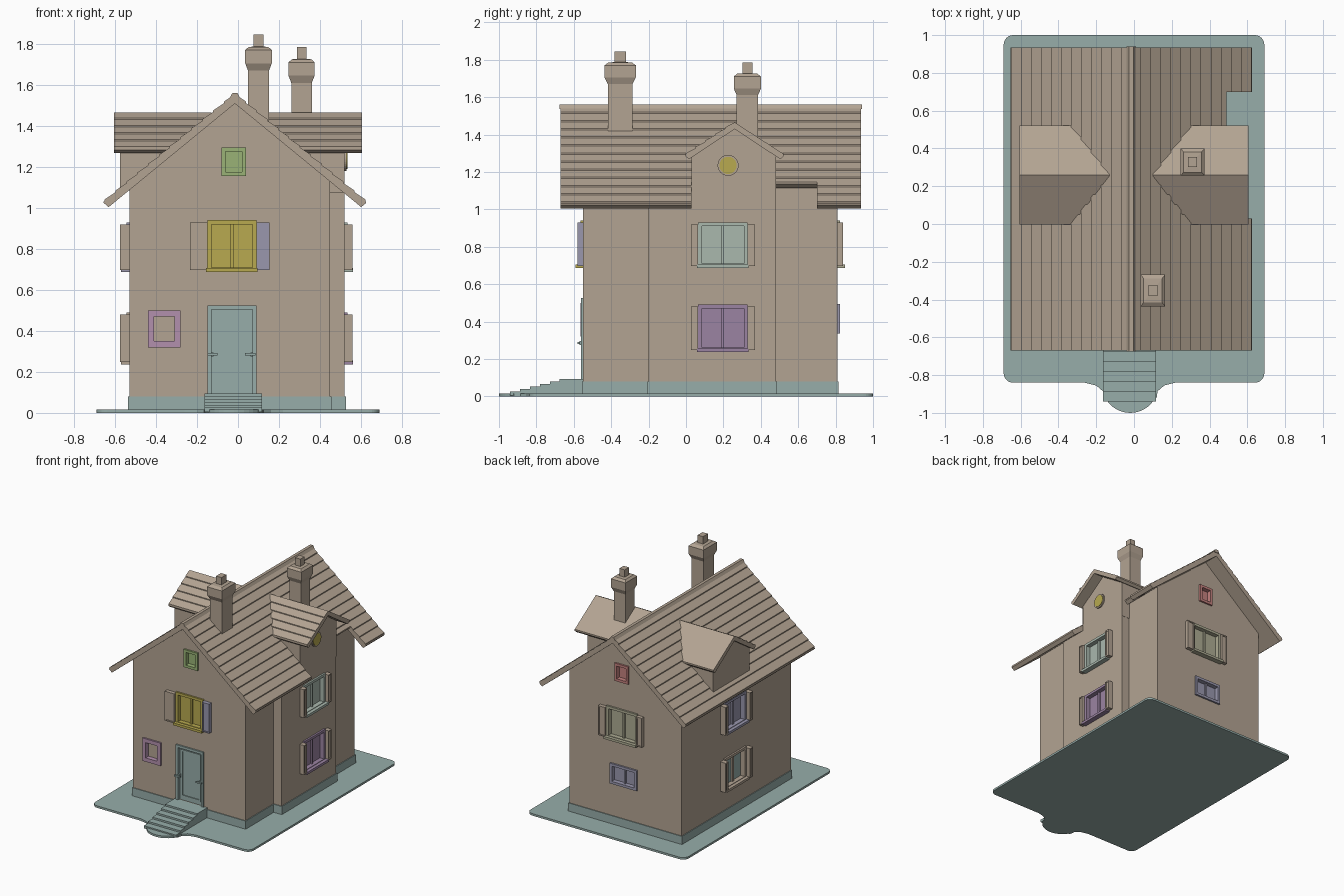
import bpy, bmesh, math
from mathutils import Matrix

if "Cube" in bpy.data.objects:
    bpy.data.objects.remove(bpy.data.objects["Cube"])

CX, RIDGE, SLOPE = -0.015, 1.555, 0.82
BX0, BX1, BAY, BY0, BY1 = -0.53, 0.45, 0.52, -0.55, 0.81


def material(name, r, g, b):
    m = bpy.data.materials.new(name)
    m.diffuse_color = (r, g, b, 1)
    m.use_nodes = True
    m.node_tree.nodes["Principled BSDF"].inputs["Base Color"].default_value = m.diffuse_color
    return m


STONE = material("stone", 0.45, 0.37, 0.29)
TEAL = material("teal", 0.31, 0.42, 0.40)
GREEN = material("green", 0.32, 0.45, 0.18)
YELLOW = material("yellow", 0.48, 0.40, 0.08)
PINK = material("pink", 0.45, 0.28, 0.42)
PURPLE = material("purple", 0.33, 0.23, 0.36)
PALE = material("pale_green", 0.40, 0.48, 0.42)
RED = material("red", 0.55, 0.22, 0.21)
OLIVE = material("olive", 0.42, 0.41, 0.29)
LILAC = material("lilac", 0.32, 0.31, 0.42)


def finish(name, bm, mat, mtx=None):
    bmesh.ops.recalc_face_normals(bm, faces=bm.faces)
    me = bpy.data.meshes.new(name)
    bm.to_mesh(me)
    bm.free()
    if mtx is not None:
        me.transform(mtx)
    me.materials.append(mat)
    ob = bpy.data.objects.new(name, me)
    bpy.context.collection.objects.link(ob)
    return ob


def boxes(name, items, mat, mtx=None):
    bm = bmesh.new()
    for x0, x1, y0, y1, z0, z1 in items:
        m = Matrix.Translation(((x0 + x1) / 2, (y0 + y1) / 2, (z0 + z1) / 2))
        bmesh.ops.create_cube(bm, size=1, matrix=m @ Matrix.Diagonal((x1 - x0, y1 - y0, z1 - z0, 1)))
    return finish(name, bm, mat, mtx)


def prism(name, pts, axis, a, b, mat):
    """Extrude a 2D profile along an axis from a to b."""
    place = {"x": lambda p: (a, p[0], p[1]), "y": lambda p: (p[0], a, p[1]), "z": lambda p: (p[0], p[1], a)}[axis]
    bm = bmesh.new()
    f = bm.faces.new([bm.verts.new(place(p)) for p in pts])
    ext = bmesh.ops.extrude_face_region(bm, geom=[f])["geom"]
    vec = [(b - a) * (axis == k) for k in "xyz"]
    bmesh.ops.translate(bm, vec=vec, verts=[v for v in ext if isinstance(v, bmesh.types.BMVert)])
    return finish(name, bm, mat)


# Ground slab with rounded corners and a round landing at the front
def arc(cx, cy, r, a0, a1, n=6):
    return [(cx + r * math.cos(math.radians(a0 + (a1 - a0) * i / n)),
             cy + r * math.sin(math.radians(a0 + (a1 - a0) * i / n))) for i in range(n + 1)]


outline = arc(0.64, 0.95, 0.05, 0, 90) + arc(-0.64, 0.95, 0.05, 90, 180) + arc(-0.64, -0.79, 0.05, 180, 270)
outline += [(-0.26, -0.84), (-0.2, -0.855), (-0.165, -0.885), (-0.16, -0.92)]
outline += arc(-0.02, -0.85, 0.15, 212, 328, 12)
outline += [(0.12, -0.92), (0.125, -0.885), (0.16, -0.855), (0.22, -0.84)] + arc(0.64, -0.79, 0.05, 270, 360)
prism("ground_slab", outline, "z", 0, 0.016, TEAL)

# Plinth and front steps
boxes("plinth", [(BX0 - .006, BX1 + .006, BY0 - .006, BY1 + .006, .01, .08),
                 (0.3, BAY + .006, -.206, .486, .01, .08)], TEAL)
boxes("front_steps", [(-.163, .117, -.94 + i * .053, BY0, .005, .026 + i * .0135) for i in range(6)], TEAL)


# Main roof: sawtooth tile courses, one profile per half and stretch
def roof_half(name, side, reach, y0, y1, pitch=0.053):
    h = lambda d: RIDGE - SLOPE * d
    top, d = [], 0.0
    while d < reach - 1e-4:
        e = min(d + pitch, reach)
        top += [(d, h(d)), (e, h(e) + 0.008 * (e - d) / pitch)]
        d = e
    top += [(reach, h(reach) - .006), (reach - .024, h(reach - .024) - .046), (0, RIDGE - .046)]
    return prism(name, [(CX + side * p, z) for p, z in top], "y", y0, y1, STONE)


roof_half("roof_left", -1, .64, -.67, .935)
roof_half("roof_right_front", 1, .64, -.67, .03)
roof_half("roof_right_middle", 1, .505, .03, .70)
roof_half("roof_right_back", 1, .64, .70, .935)
prism("ridge_cap", [(CX + x, RIDGE + z) for x, z in
                    [(-.025, -.018), (-.012, .006), (.012, .006), (.025, -.018)]], "y", -.675, .94, STONE)

# Walls
under = lambda x: RIDGE - .03 - SLOPE * abs(x - CX)
body = prism("house_walls", [(BX0, .02), (BX1, .02), (BX1, under(BX1)), (CX, under(CX)), (BX0, under(BX0))],
             "y", BY0, BY1, STONE)
bay = boxes("side_bay", [(.40, BAY, -.2, .48, .02, 1.075)], STONE)

# Dormers on both sides
DY, DW, DZ, DS = 0.26, 0.262, 1.465, 0.66


def dormer(name, wall_x, in_x, eave_x, z0):
    g = DZ - .02
    wall = [(.03, z0), (.482, z0), (.482, g - DS * .222), (DY, g), (.03, g - DS * .23)]
    walls = prism(name + "_walls", wall, "x", in_x, wall_x, STONE)
    n = 5
    prof = []
    for i in range(n):  # tile courses on the front slope
        a, b = DW * i / n, DW * (i + 1) / n
        prof += [(DY - a, DZ - DS * a), (DY - b, DZ - DS * b + .007)]
    prof += [(DY - DW, DZ - DS * DW - .01), (DY - DW + .018, DZ - DS * (DW - .018) - .036), (DY, DZ - .036),
             (DY + DW - .018, DZ - DS * (DW - .018) - .036), (DY + DW, DZ - DS * DW - .008), (DY + DW, DZ - DS * DW + .004)]
    prism(name + "_roof", prof, "x", in_x, eave_x, STONE)
    return walls


dormer_r = dormer("right_dormer", BAY, .10, .605, 1.0)
dormer("left_dormer", -.575, -.13, -.605, 1.085)


# Chimneys: stacked square sections with a small pot
def chimney(name, x, y, w, d, base, top):
    bm = bmesh.new()
    prof = [(base, 1), (top - .175, 1), (top - .14, 1.27), (top - .075, 1.27), (top - .06, .95), (top - .058, .46), (top, .46)]
    rings = [[bm.verts.new((x + sx * w * s, y + sy * d * s, z)) for sx, sy in
              ((-1, -1), (1, -1), (1, 1), (-1, 1))] for z, s in prof]
    for a, b in zip(rings, rings[1:]):
        for i in range(4):
            bm.faces.new((a[i], a[(i + 1) % 4], b[(i + 1) % 4], b[i]))
    bm.faces.new(rings[0])
    bm.faces.new(rings[-1])
    finish(name, bm, STONE)


chimney("front_chimney", .10, -.352, .051, .066, 1.40, 1.845)
chimney("back_chimney", .31, .328, .05, .057, 1.25, 1.785)

# Openings: local x runs along the wall, local -y points outwards
SIDES = {"front": Matrix.Translation((0, BY0, 0)),
         "right": Matrix.Translation((BAY, 0, 0)) @ Matrix.Rotation(math.pi / 2, 4, "Z"),
         "back": Matrix.Translation((0, BY1, 0)) @ Matrix.Rotation(math.pi, 4, "Z"),
         "left": Matrix.Translation((BX0, 0, 0)) @ Matrix.Rotation(-math.pi / 2, 4, "Z")}
cutters = []


def frame(x0, x1, z0, z1, b, y0, y1):
    return [(x0, x0 + b, y0, y1, z0, z1), (x1 - b, x1, y0, y1, z0, z1),
            (x0 + b, x1 - b, y0, y1, z0, z0 + b), (x0 + b, x1 - b, y0, y1, z1 - b, z1)]


def window(name, side, x0, x1, z0, z1, mat, shutters=None, mullion=True, pane=None, b=.02):
    m = SIDES[side]
    c = (x0 + x1) / 2
    cutters.append(boxes("cutter", [(x0 + .005, x1 - .005, -.1, .036, z0 + .005, z1 - .005)], mat, m))
    parts = frame(x0, x1, z0, z1, b, -.014, .036)
    if mullion:
        parts += [(c - .007, c + .007, .008, .03, z0 + b, z1 - b)]
    if shutters:
        parts += [(x0 - .005, x1 + .005, -.04, .0, z0 - .003, z0 + .016)]
        for k, (a, e, depth, smat) in enumerate(((x0 - shutters[0], x0, shutters[2], STONE),
                                                 (x1, x1 + shutters[1], shutters[2], shutters[3]))):
            boxes(name + ("_shutter_left", "_shutter_right")[k],
                  frame(a, e, z0 + .008, z1 - .01, .009, -depth, .002) +
                  [(a + .009, e - .009, -depth + .006, .002, z0 + .017, z1 - .019)], smat, m)
    boxes(name + "_frame", parts, mat, m)
    boxes(name + "_pane", [(x0 + .006, x1 - .006, .022, .038, z0 + .006, z1 - .006)], pane or mat, m)


for side, mat, c in (("front", GREEN, -.02), ("back", RED, .012)):
    window(side + "_attic_window", side, c - .06, c + .06, 1.155, 1.295, mat, mullion=False)
window("front_upper_window", "front", -.15, .09, .69, .94, YELLOW, (.083, .063, .03, LILAC))
window("front_small_window", "front", -.44, -.28, .32, .50, PINK, mullion=False, pane=STONE, b=.03)
window("back_upper_window", "back", -.12, .15, .69, .94, OLIVE, (.06, .05, .03, STONE))
window("back_lower_window", "back", -.09, .145, .335, .495, LILAC)
window("right_upper_window", "right", .065, .33, .69, .93, PALE, (.038, .04, .038, STONE))
window("right_lower_window", "right", .065, .33, .24, .49, PURPLE, (.038, .04, .038, STONE))
window("left_upper_window", "left", -.29, -.025, .69, .93, LILAC, (.038, .04, .045, STONE))
window("left_lower_window", "left", -.29, -.025, .24, .49, STONE, (.038, .04, .045, STONE), pane=TEAL)

# Front door with frame, leaf and two handles
cutters.append(boxes("cutter", [(-.145, .085, -.1, .036, .09, .52)], TEAL, SIDES["front"]))
boxes("front_door", frame(-.15, .09, .07, .525, .02, -.012, .036) + [(-.132, .072, .012, .038, .08, .51)] +
      frame(-.115, .055, .12, .49, .012, .005, .02), TEAL, SIDES["front"])
boxes("door_handles", [(-.15, -.10, -.03, -.018, .279, .291), (-.132, -.12, -.02, .02, .275, .295),
                       (.035, .085, -.03, -.018, .279, .291), (.06, .072, -.02, .02, .275, .295)], TEAL, SIDES["front"])

# Round dormer window
for nm, r, x0, x1, mt in (("round_window_frame", .056, .50, .53, STONE), ("round_window_pane", .046, .50, .533, YELLOW)):
    bm = bmesh.new()
    bmesh.ops.create_cone(bm, cap_ends=True, segments=32, radius1=r, radius2=r, depth=x1 - x0,
                          matrix=Matrix.Translation(((x0 + x1) / 2, .225, 1.235)) @ Matrix.Rotation(math.pi / 2, 4, "Y"))
    finish(nm, bm, mt)

# Cut the recesses into the walls
for wall, group in ((body, [c for c in cutters if max(v.co.x for v in c.data.vertices) < .5]),
                    (bay, [c for c in cutters if max(v.co.x for v in c.data.vertices) > .5])):
    for c in group:
        md = wall.modifiers.new("recess", "BOOLEAN")
        md.operation, md.object, md.solver = "DIFFERENCE", c, "EXACT"
        bpy.context.view_layer.objects.active = wall
        bpy.ops.object.modifier_apply(modifier=md.name)
for c in cutters:
    bpy.data.objects.remove(c)
